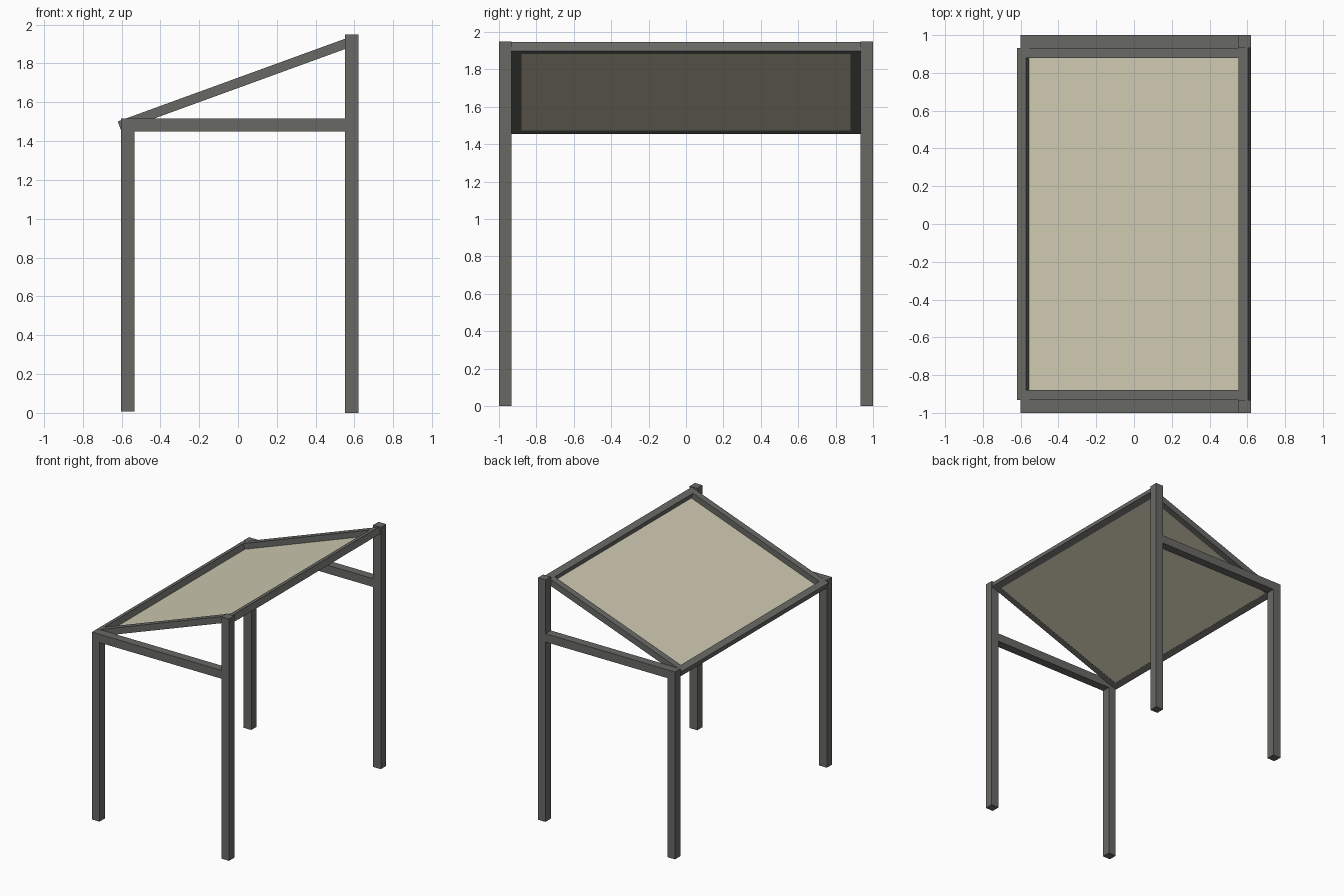
import bpy, math
from mathutils import Matrix, Vector

if "Cube" in bpy.data.objects:
    bpy.data.objects.remove(bpy.data.objects["Cube"])


def material(name, color):
    m = bpy.data.materials.new(name)
    m.diffuse_color = (*color, 1)
    m.use_nodes = True
    m.node_tree.nodes["Principled BSDF"].inputs["Base Color"].default_value = m.diffuse_color
    return m


STEEL = material("dark grey metal", (0.14, 0.14, 0.13))
CLOTH = material("pale beige panel", (0.62, 0.59, 0.44))


def box(name, lo, hi, mat, place=Matrix()):
    """Box between two corners, baked through a placement matrix."""
    lo, hi = Vector(lo), Vector(hi)
    bpy.ops.mesh.primitive_cube_add(size=1)
    o = bpy.context.object
    o.name = name
    o.data.transform(place @ Matrix.Translation((lo + hi) / 2)
                     @ Matrix.Diagonal((*(hi - lo), 1)))
    o.data.materials.append(mat)
    return o


# Posts and side rails, one set for each side
for side, y0, y1 in (("front", -1, -0.932), ("back", 0.932, 1)):
    box(side + "_short_post", (-0.602, y0, 0.007), (-0.534, y1, 1.516), STEEL)
    box(side + "_tall_post", (0.552, y0, 0), (0.62, y1, 1.948), STEEL)
    box(side + "_side_rail", (-0.534, y0, 1.449), (0.552, y1, 1.516), STEEL)

# Sloping roof frame, built flat and then tilted up towards the tall posts
tilt = Matrix.Translation((0, 0, 1.70)) @ Matrix.Rotation(math.radians(-20), 4, 'Y')
L, W, B, H = 0.65, 0.932, 0.052, 0.025
for side, s in (("front", -1), ("back", 1)):
    ya, yb = sorted((s * W, s * (W - B)))
    box(side + "_roof_bar", (-L, ya, -H), (L, yb, H), STEEL, tilt)
for end, s in (("low", -1), ("high", 1)):
    xa, xb = sorted((s * L, s * (L - B)))
    box(end + "_roof_bar", (xa, -W + B, -H), (xb, W - B, H), STEEL, tilt)

# Thin roof panel lying at the bottom of the frame
box("roof_panel", (-L + B, -W + B, -H + 0.001), (L - B, W - B, -H + 0.005), CLOTH, tilt)
